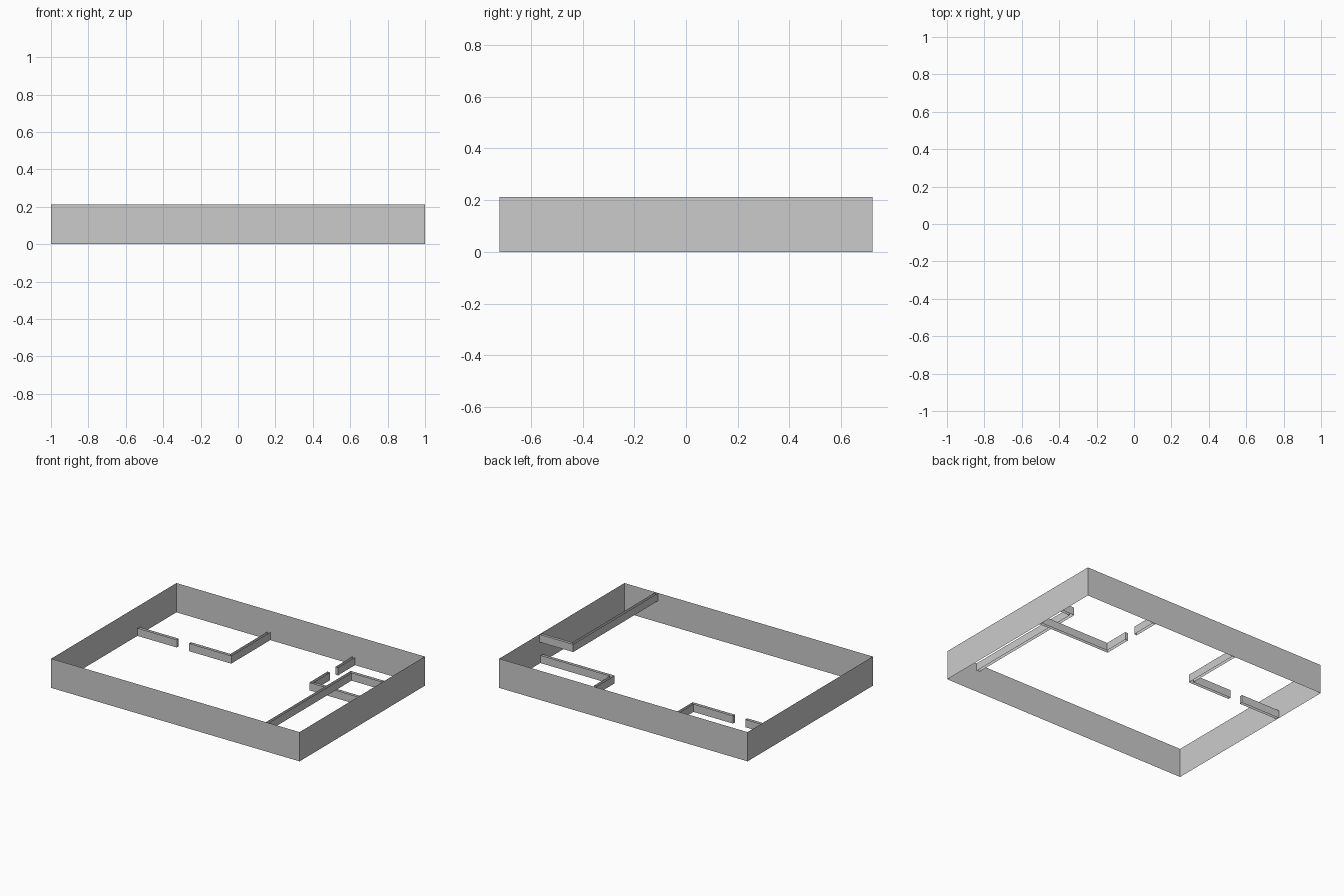
import bpy

if "Cube" in bpy.data.objects:
    bpy.data.objects.remove(bpy.data.objects["Cube"])

TOP = 0.213      # outer wall height
LOW = 0.057      # partition height
T = 0.021        # partition thickness


def strip(name, outline, z0, z1, skip=()):
    """Vertical sheets along a closed outline, open at top and bottom; skip leaves sides out."""
    n = len(outline)
    verts = [(x, y, z) for z in (z0, z1) for x, y in outline]
    faces = [(i, (i + 1) % n, n + (i + 1) % n, n + i) for i in range(n) if i not in skip]
    mesh = bpy.data.meshes.new(name)
    mesh.from_pydata(verts, [], faces)
    mesh.update()
    ob = bpy.data.objects.new(name, mesh)
    bpy.context.collection.objects.link(ob)
    return ob


def box(x0, x1, y0, y1):
    return [(x0, y0), (x1, y0), (x1, y1), (x0, y1)]


def elbow(cx, cy, ex, ey, sx, sy):
    """L-shaped wall: outer corner (cx, cy), arms reaching x = ex and y = ey, thickness towards (sx, sy)."""
    ix, iy = cx + sx * T, cy + sy * T
    pts = [(cx, cy), (ex, cy), (ex, iy), (ix, iy), (ix, ey), (cx, ey)]
    return pts if sx * sy > 0 else pts[::-1]


# Outer enclosure
strip("outer_walls", box(-1, 1, -0.72, 0.72), 0, TOP)

# Back left room with a doorway in its front wall
strip("left_room_front_wall", box(-1, -0.683, 0.271, 0.271 + T), 0, LOW, skip=(3,))
strip("left_room_corner_wall", elbow(-0.244, 0.271, -0.583, 0.72, -1, 1), 0, LOW)

# Back right room with a doorway in its side wall
strip("right_room_side_wall", box(0.417, 0.417 + T, 0.525, 0.72), 0, LOW, skip=(2,))
strip("right_room_corner_wall", elbow(0.417, 0.226, 1, 0.433, 1, 1), 0, LOW)

# Raised partition flush with the top of the enclosure
strip("raised_partition", elbow(0.729, 0.256, 1, -0.72, 1, -1), TOP - LOW, TOP)
